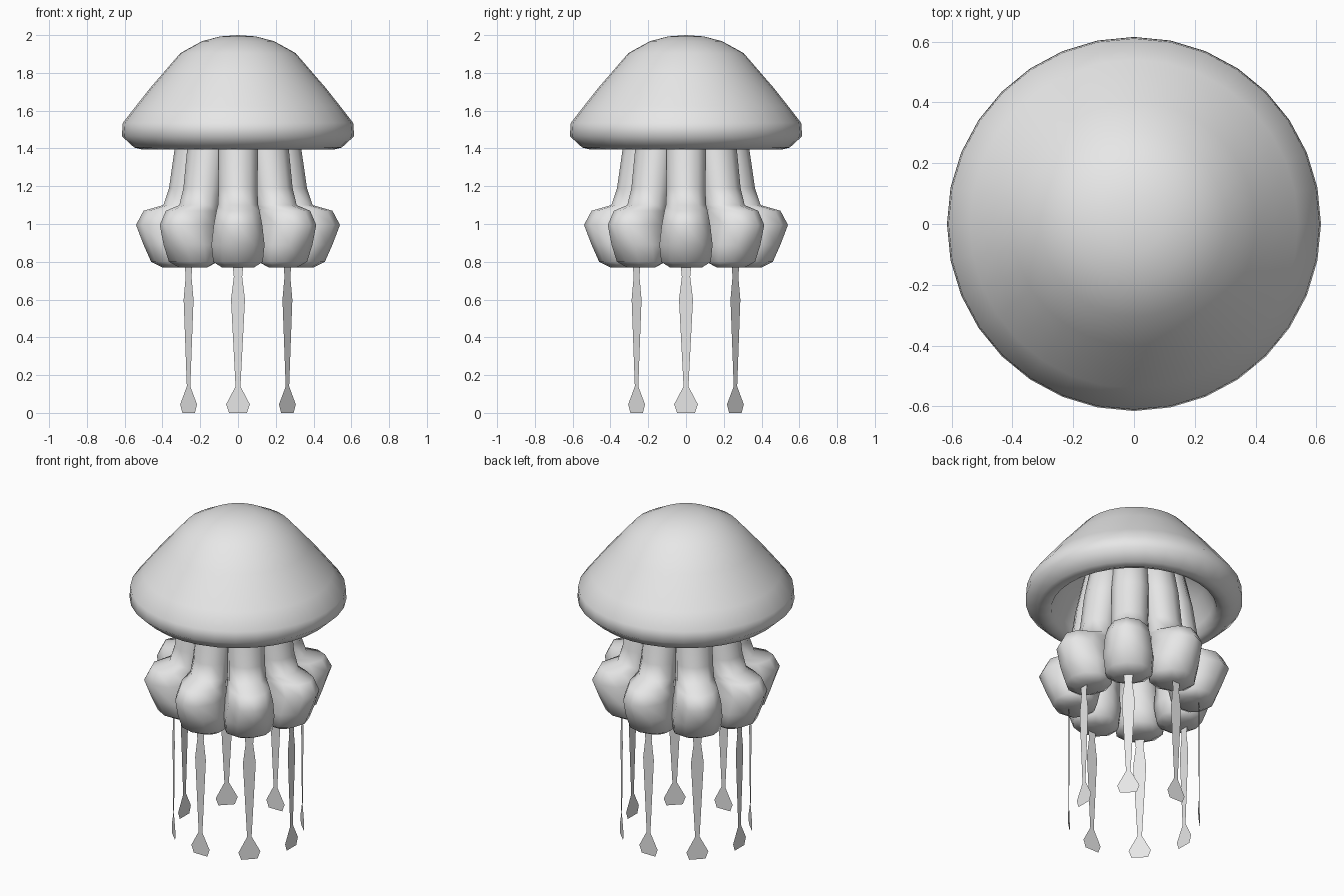
import bpy, bmesh
from math import sin, cos, pi
from mathutils import Matrix

cube = bpy.data.objects.get("Cube")
if cube:
    bpy.data.objects.remove(cube, do_unlink=True)

grey = bpy.data.materials.new("pale_grey")
grey.use_nodes = True
grey.diffuse_color = (0.8, 0.8, 0.8, 1)
grey.node_tree.nodes["Principled BSDF"].inputs["Base Color"].default_value = (0.8, 0.8, 0.8, 1)


def finish(name, bm, smooth, turn=0.0, solid=True):
    """Turn the part about the z axis and add it to the scene."""
    bm.transform(Matrix.Rotation(turn, 4, 'Z'))
    if solid:
        bmesh.ops.recalc_face_normals(bm, faces=bm.faces)
    mesh = bpy.data.meshes.new(name)
    for face in bm.faces:
        face.smooth = smooth
    bm.to_mesh(mesh)
    bm.free()
    mesh.materials.append(grey)
    obj = bpy.data.objects.new(name, mesh)
    bpy.context.collection.objects.link(obj)
    return obj


def loft(bm, levels, sides, offset=0.0):
    """Skin elliptical rings given as (z, inner y, outer y, half width)."""
    rings = []
    for z, inner, outer, half in levels:
        mid, depth = (inner + outer) / 2, (outer - inner) / 2
        rings.append([bm.verts.new((half * sin(a), -mid - depth * cos(a), z))
                      for a in (2 * pi * (i + offset) / sides for i in range(sides))])
    for low, high in zip(rings, rings[1:]):
        for i in range(sides):
            j = (i + 1) % sides
            bm.faces.new((low[i], low[j], high[j], high[i]))
    return rings


# Bell: outer dome, rounded rim and hollow underside
profile = [(0.095, 1.993), (0.19, 1.968), (0.305, 1.905), (0.40, 1.795),
           (0.465, 1.72), (0.54, 1.625), (0.61, 1.535), (0.615, 1.465),
           (0.55, 1.405), (0.51, 1.395), (0.47, 1.41), (0.45, 1.46),
           (0.40, 1.58), (0.31, 1.70), (0.17, 1.78)]
bm = bmesh.new()
rings = loft(bm, [(z, -r, r, r) for r, z in profile], 32)
for ring, z in ((rings[0], 2.0), (rings[-1], 1.80)):
    tip = bm.verts.new((0, 0, z))
    for i in range(32):
        bm.faces.new((ring[i], ring[(i + 1) % 32], tip))
finish("bell", bm, True)

# Thick arms ending in bulbs: z, inner radius, outer radius, half width
arm_levels = [(1.74, 0.09, 0.26, 0.09), (1.40, 0.13, 0.335, 0.11),
              (1.19, 0.16, 0.365, 0.108), (1.10, 0.17, 0.395, 0.112),
              (1.07, 0.18, 0.50, 0.12), (0.995, 0.19, 0.54, 0.135),
              (0.89, 0.19, 0.50, 0.148), (0.80, 0.21, 0.46, 0.138),
              (0.77, 0.27, 0.40, 0.09)]

# Flat trailing ribbons: z, half width
ribbon_levels = [(0.82, 0.032), (0.72, 0.022), (0.60, 0.037),
                 (0.14, 0.013), (0.045, 0.063), (0.0, 0.047)]

for n in range(8):
    turn = n * pi / 4
    bm = bmesh.new()
    rings = loft(bm, arm_levels, 10)
    bm.faces.new(rings[0])
    bm.faces.new(rings[-1])
    finish(f"arm_{n + 1}", bm, True, turn)

    bm = bmesh.new()
    rows = [[bm.verts.new((s * half, -0.37, z)) for s in (-1, 1)]
            for z, half in ribbon_levels]
    for top, low in zip(rows, rows[1:]):
        bm.faces.new((low[0], low[1], top[1], top[0]))
    finish(f"ribbon_{n + 1}", bm, False, turn, solid=False)
